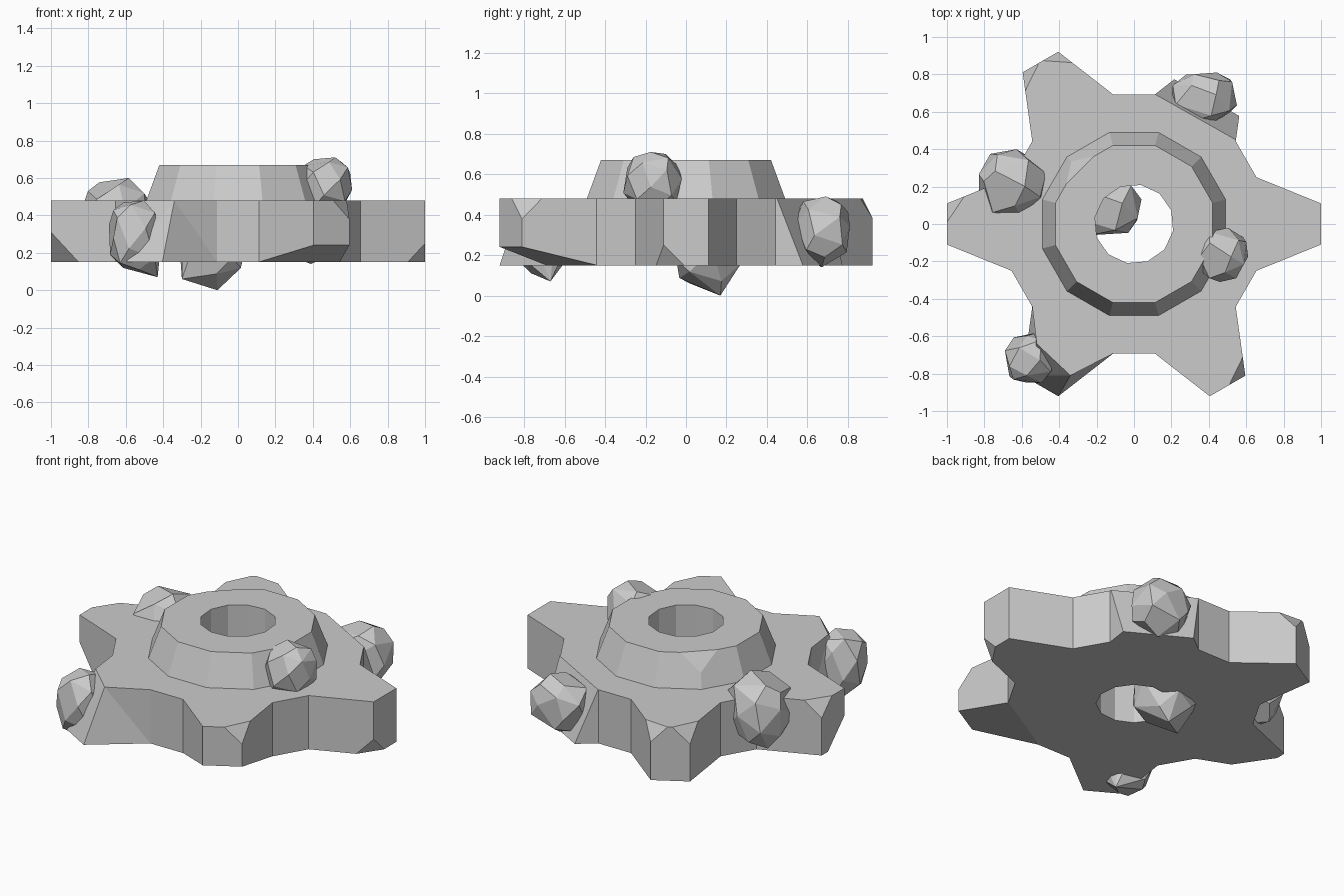
import bpy, bmesh, math, random
from mathutils import Vector, Matrix

if "Cube" in bpy.data.objects:
    bpy.data.objects.remove(bpy.data.objects["Cube"])

Z0, Z1, Z2 = 0.15, 0.48, 0.67


def finish(bm, name):
    bmesh.ops.recalc_face_normals(bm, faces=bm.faces[:])
    me = bpy.data.meshes.new(name)
    bm.to_mesh(me)
    bm.free()
    ob = bpy.data.objects.new(name, me)
    bpy.context.collection.objects.link(ob)
    return ob


def slice_off(bm, a, b, c):
    """Remove everything outside the plane through three points."""
    a, b, c = Vector(a), Vector(b), Vector(c)
    n = (b - a).cross(c - a).normalized()
    if n.dot(a - Vector((0, 0, 0.35))) < 0:
        n = -n
    bmesh.ops.bisect_plane(bm, geom=bm.verts[:] + bm.edges[:] + bm.faces[:], dist=1e-4,
                           plane_co=a, plane_no=n, clear_outer=True)
    bmesh.ops.holes_fill(bm, edges=[e for e in bm.edges if e.is_boundary], sides=0)


def chip(bm, pos, size):
    """Knock off the single corner nearest to pos."""
    v = min(bm.verts, key=lambda q: (q.co - Vector(pos)).length)
    bmesh.ops.bevel(bm, geom=[v], offset=size, offset_type='OFFSET', segments=1,
                    profile=0.5, affect='VERTICES', clamp_overlap=False)


def prism(bottom, top):
    bm = bmesh.new()
    lo = [bm.verts.new(p) for p in bottom]
    hi = [bm.verts.new(p) for p in top]
    n = len(lo)
    bm.faces.new(lo[::-1])
    bm.faces.new(hi)
    for i in range(n):
        j = (i + 1) % n
        bm.faces.new((lo[i], lo[j], hi[j], hi[i]))
    return bm


def ring(r, z, offset=15, n=12):
    return [(r * math.cos(math.radians(offset) + i * math.tau / n),
             r * math.sin(math.radians(offset) + i * math.tau / n), z) for i in range(n)]


# Six-toothed plate
outline = []
for k in range(6):
    rot = Matrix.Rotation(k * math.pi / 3, 3, 'Z')
    for p in ((0.655, -0.25), (1, -0.11), (1, 0.11), (0.655, 0.25)):
        outline.append(rot @ Vector((p[0], p[1], 0)))
bottom = [(p.x, p.y, Z0) for p in outline]
top = [(p.x, p.y, Z1) for p in outline]
# worn front-left tooth: its top corners are pulled inwards
top[17] = (-0.52, -0.64, Z1)
top[18] = (-0.34, -0.81, Z1)
bm = prism(bottom, top)
bmesh.ops.triangulate(bm, faces=[f for f in bm.faces if len(f.verts) == 4 and any(
    (v.co - Vector(t)).length < 1e-4 for v in f.verts for t in top[17:19])])
# broken back-right tooth, undercut front-right tooth
slice_off(bm, (0.11, 0.695, Z1), (0.545, 0.45, Z1), (0.39, 0.675, Z0))
slice_off(bm, (0.11, -0.69, Z0), (0.54, -0.442, Z0), (0.4, -0.92, 0.24))
# small corner chips
for pos, size in (((-0.595, 0.811, Z1), 0.1), ((-0.405, 0.921, Z1), 0.095),
                  ((-1, 0.11, Z1), 0.1), ((-1, -0.11, Z0), 0.16),
                  ((1, -0.11, Z0), 0.1), ((0.595, -0.811, Z1), 0.1)):
    chip(bm, pos, size)
plate = finish(bm, "gear_plate")

# Tapered hub with one chipped corner
bm = prism(ring(0.511, Z1 - 0.01), ring(0.435, Z2))
chip(bm, (-0.308, 0.308, Z2), 0.11)
hub = finish(bm, "hub")

# Centre hole
cutter = finish(prism(ring(0.212, -0.2, 20), ring(0.212, 1.0, 20)), "hole_cutter")
cutter.hide_render = True
cutter.hide_viewport = True
for ob in (plate, hub):
    m = ob.modifiers.new("centre_hole", 'BOOLEAN')
    m.operation = 'DIFFERENCE'
    m.solver = 'EXACT'
    m.object = cutter


# Rocks: faceted, slightly boxy convex lumps fitted to a bounding box
def rock(name, lo, hi, seed, count=24, extra=()):
    rnd = random.Random(seed)
    pts = []
    for i in range(count):
        z = 1 - 2 * (i + 0.5) / count
        a = i * 2.39996 + rnd.uniform(-0.25, 0.25)
        r = math.sqrt(1 - z * z)
        p = Vector((r * math.cos(a), r * math.sin(a), z)) * rnd.uniform(0.95, 1.04)
        pts.append([math.copysign(abs(c) ** 0.8, c) for c in p])
    mn = [min(p[k] for p in pts) for k in range(3)]
    mx = [max(p[k] for p in pts) for k in range(3)]
    bm = bmesh.new()
    for p in pts:
        bm.verts.new([lo[k] + (p[k] - mn[k]) / (mx[k] - mn[k]) * (hi[k] - lo[k])
                      for k in range(3)])
    for p in extra:
        bm.verts.new(p)
    bmesh.ops.convex_hull(bm, input=bm.verts[:])
    bmesh.ops.delete(bm, geom=[v for v in bm.verts if not v.link_faces], context='VERTS')
    bmesh.ops.dissolve_limit(bm, angle_limit=math.radians(16), verts=bm.verts[:],
                             edges=bm.edges[:])
    return finish(bm, name)


rock("rock_left", (-0.83, 0.04, 0.18), (-0.47, 0.40, 0.60), 1)
rock("rock_back", (0.2, 0.54, 0.17), (0.55, 0.81, 0.49), 2, extra=[(0.39, 0.67, 0.14)])
rock("rock_hub", (0.33, -0.31, 0.42), (0.61, -0.02, 0.71), 3)
rock("rock_front", (-0.69, -0.85, 0.11), (-0.41, -0.58, 0.48), 4, extra=[(-0.43, -0.67, 0.07)])
rock("rock_hole", (-0.31, -0.06, 0.06), (0.04, 0.27, 0.36), 5, 18,
     extra=[(-0.11, 0.17, 0.0), (-0.3, 0.02, 0.06)])
